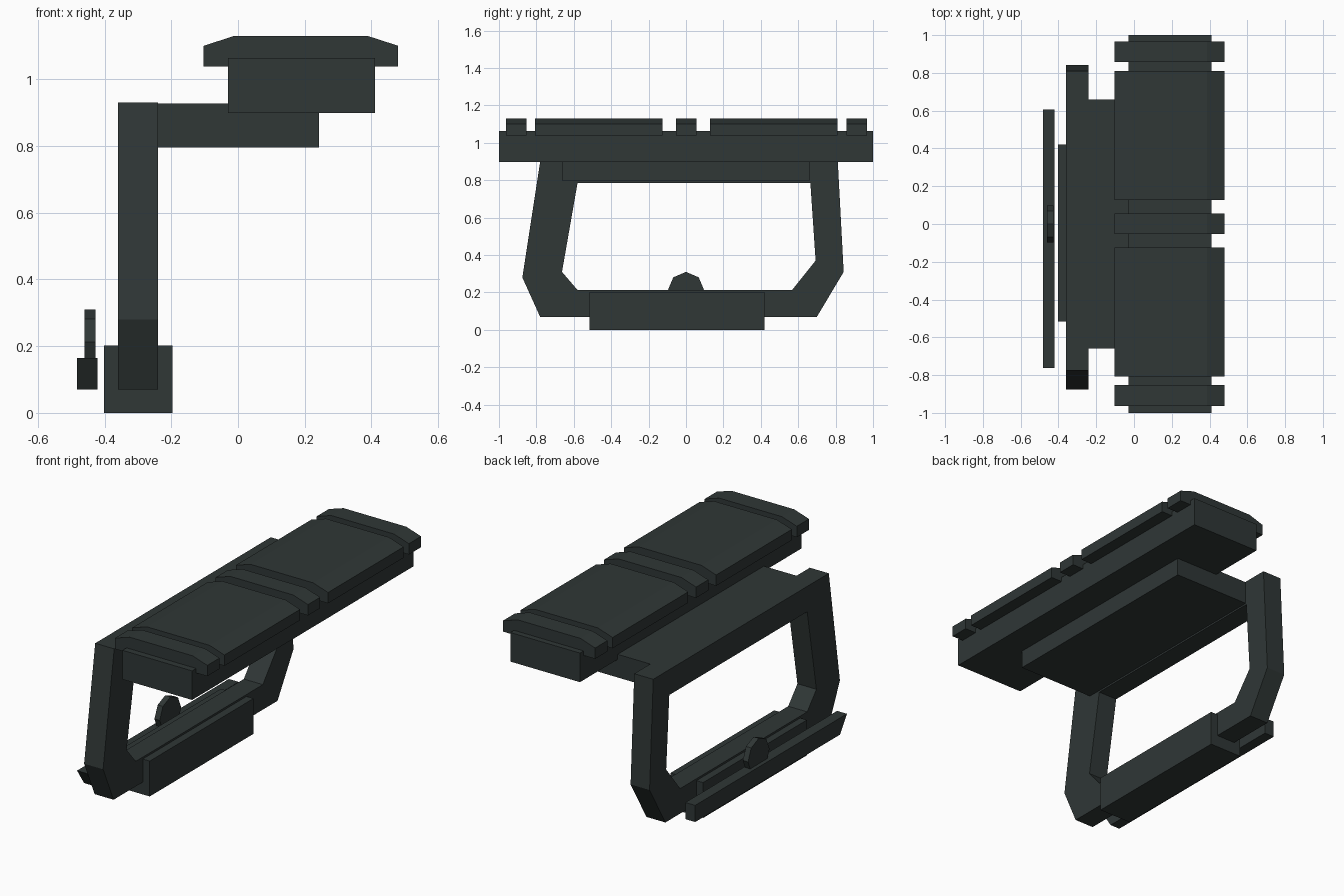
import bpy, bmesh

if "Cube" in bpy.data.objects:
    bpy.data.objects.remove(bpy.data.objects["Cube"])

mat = bpy.data.materials.new("dark_gunmetal")
mat.diffuse_color = (0.029, 0.038, 0.037, 1)
mat.use_nodes = True
mat.node_tree.nodes["Principled BSDF"].inputs["Base Color"].default_value = mat.diffuse_color


def finish(name, bm):
    bmesh.ops.recalc_face_normals(bm, faces=bm.faces)
    me = bpy.data.meshes.new(name)
    bm.to_mesh(me)
    bm.free()
    me.materials.append(mat)
    ob = bpy.data.objects.new(name, me)
    bpy.context.collection.objects.link(ob)
    return ob


def prism(name, pts, a, b, axis):
    """Extrude a profile along x (pts are y,z) or y (pts are x,z)."""
    place = (lambda p, t: (t, p[0], p[1])) if axis == "x" else (lambda p, t: (p[0], t, p[1]))
    bm = bmesh.new()
    lo = [bm.verts.new(place(p, a)) for p in pts]
    hi = [bm.verts.new(place(p, b)) for p in pts]
    bm.faces.new(lo)
    bm.faces.new(hi)
    n = len(pts)
    for i in range(n):
        j = (i + 1) % n
        bm.faces.new((lo[i], lo[j], hi[j], hi[i]))
    return finish(name, bm)


def box(name, x0, x1, y0, y1, z0, z1):
    return prism(name, [(x0, z0), (x1, z0), (x1, z1), (x0, z1)], y0, y1, "y")


def ring(name, outer, inner, a, b):
    """Closed frame between two matching y,z loops, extruded along x."""
    bm = bmesh.new()
    loops = [[bm.verts.new((x, y, z)) for y, z in pts]
             for x, pts in ((a, outer), (b, outer), (b, inner), (a, inner))]
    n = len(outer)
    for k in range(4):
        p, q = loops[k], loops[(k + 1) % 4]
        for i in range(n):
            j = (i + 1) % n
            bm.faces.new((p[i], p[j], q[j], q[i]))
    return finish(name, bm)


# Upper rail: base bar with bevelled cap segments
box("rail_base", -0.03, 0.41, -1.0, 1.0, 0.898, 1.064)
cap = [(-0.103, 1.038), (-0.103, 1.10), (-0.01, 1.13),
       (0.387, 1.13), (0.48, 1.10), (0.48, 1.038)]
for i, (y0, y1) in enumerate([(-0.963, -0.853), (-0.808, -0.125), (-0.054, 0.056),
                              (0.127, 0.810), (0.857, 0.967)]):
    prism(f"rail_cap_{i + 1}", cap, y0, y1, "y")

# Arm joining the rail to the side frame
box("support_arm", -0.24, 0.243, -0.66, 0.66, 0.795, 0.927)

# Open side frame
outer = [(-0.775, 0.93), (-0.875, 0.28), (-0.78, 0.07),
         (0.70, 0.07), (0.843, 0.31), (0.81, 0.93)]
inner = [(-0.58, 0.785), (-0.663, 0.31), (-0.58, 0.213),
         (0.567, 0.213), (0.693, 0.37), (0.665, 0.785)]
ring("side_frame", outer, inner, -0.36, -0.24)

# Lower clamp block
box("clamp_block", -0.402, -0.196, -0.517, 0.42, 0.0, 0.202)

# Locking lever with one slanted end, and its thumb tab
prism("lever_bar", [(-0.763, 0.165), (-0.70, 0.07), (0.607, 0.07), (0.607, 0.165)],
      -0.483, -0.421, "x")
prism("lever_tab", [(-0.097, 0.212), (-0.068, 0.281), (0, 0.31), (0.068, 0.281),
                    (0.097, 0.212), (0.068, 0.143), (-0.068, 0.143)],
      -0.46, -0.427, "x")
